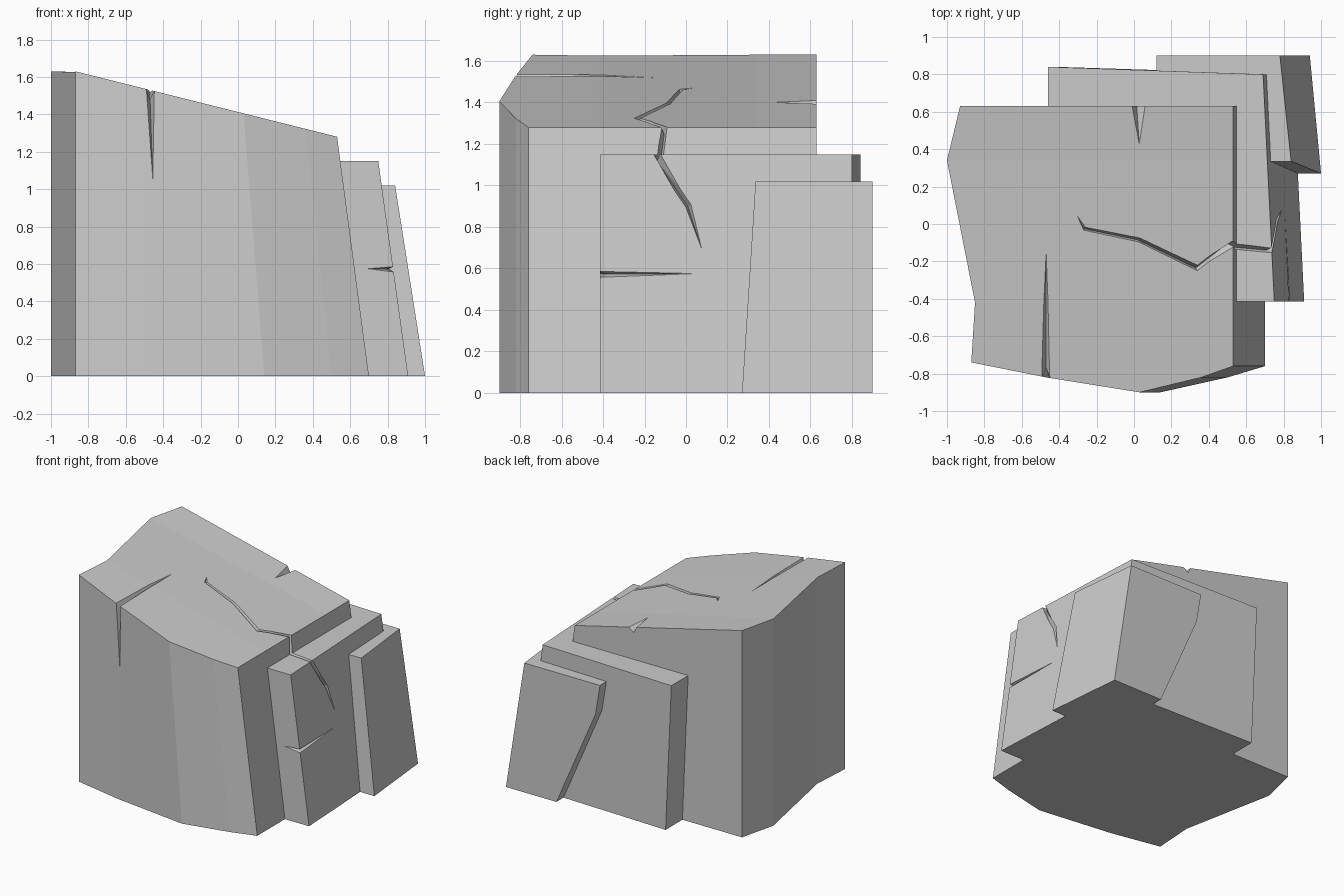
import bpy, bmesh
from mathutils import Vector

if "Cube" in bpy.data.objects:
    bpy.data.objects.remove(bpy.data.objects["Cube"])


def make(name, bm):
    bmesh.ops.recalc_face_normals(bm, faces=bm.faces)
    me = bpy.data.meshes.new(name)
    bm.to_mesh(me)
    bm.free()
    ob = bpy.data.objects.new(name, me)
    bpy.context.collection.objects.link(ob)
    return ob


def loft(name, rings, splits=()):
    """Closed solid through matching 3D rings; splits cut the last cap."""
    bm = bmesh.new()
    vs = [[bm.verts.new(p) for p in r] for r in rings]
    n = len(rings[0])
    for a, b in zip(vs, vs[1:]):
        for i in range(n):
            j = (i + 1) % n
            bm.faces.new((a[i], a[j], b[j], b[i]))
    bm.faces.new(vs[0])
    bm.faces.new(vs[-1])
    for i, j in splits:
        bmesh.ops.connect_vert_pair(bm, verts=[vs[-1][i], vs[-1][j]])
    return make(name, bm)


def boolean(ob, other, op):
    m = ob.modifiers.new(op, 'BOOLEAN')
    m.operation, m.object, m.solver = op, other, 'EXACT'
    bpy.context.view_layer.objects.active = ob
    bpy.ops.object.modifier_apply(modifier=m.name)
    bpy.data.objects.remove(other)


def crack(ob, path, lift=0.02):
    """Cut a V groove along path items (point, normal, half width, depth)."""
    bm = bmesh.new()
    pts = [Vector(p[0]) for p in path]
    secs = []
    for i, (p, n, w, d) in enumerate(path):
        p, n = Vector(p), Vector(n).normalized()
        if w == 0:
            secs.append([bm.verts.new(p + n * 0.002)])
            continue
        t = pts[min(i + 1, len(pts) - 1)] - pts[max(i - 1, 0)]
        s = t.cross(n).normalized() * w * (1 + lift / d)
        secs.append([bm.verts.new(q) for q in
                     (p + s + n * lift, p - s + n * lift, p - n * d)])
    for a, b in zip(secs, secs[1:]):
        for i in range(3):
            j = (i + 1) % 3
            q = []
            for v in (a[i % len(a)], a[j % len(a)], b[j % len(b)], b[i % len(b)]):
                if v not in q:
                    q.append(v)
            bm.faces.new(q)
    for s in (secs[0], secs[-1]):
        if len(s) == 3:
            bm.faces.new(s)
    bmesh.ops.triangulate(bm, faces=bm.faces)
    boolean(ob, make("crack_cutter", bm), 'DIFFERENCE')


def top_z(x):
    return min(1.63, 1.28 + 0.25 * (0.53 - x))


# Main block: upright left side, leaning right side, sloped top
left = [(-0.93, 0.63), (-1, 0.34), (-0.85, -0.42), (-0.87, -0.74), (-0.47, -0.82)]
right_low = [(0.14, -0.9), (0.5, -0.82), (0.7, -0.76), (0.7, -0.42), (0.7, 0.34), (0.7, 0.63)]
right_top = [(0.03, -0.9), (0.36, -0.82), (0.53, -0.76), (0.53, -0.42), (0.53, 0.34), (0.53, 0.63)]
rock = loft("rock", [[(x, y, 0) for x, y in left + right_low],
                     [(x, y, top_z(x)) for x, y in left + right_top]],
            splits=[(1, 9), (2, 8)])

# Middle slab wrapping the back right corner
slab = loft("middle_slab", [
    [(a, 0.84, z), (b - 0.06, 0.80, z), (b, -0.415, z), (0.4, -0.415, z), (0.4, 0.5, z), (a, 0.5, z)]
    for z, a, b in ((0, -0.41, 0.91), (1.15, -0.46, 0.75))])
boolean(rock, slab, 'UNION')

# Outer slab with a bent left edge on the back
slab = loft("outer_slab", [
    [(a, 0.9, z), (b - 0.06, 0.9, z), (b, f, z), (0.6, f, z), (0.6, 0.6, z), (a, 0.6, z)]
    for z, a, b, f in ((0, 0.5, 1.0, 0.27), (0.78, 0.16, 0.878, 0.32), (1.02, 0.12, 0.84, 0.335))])
boolean(rock, slab, 'UNION')

UP = (0.25, 0, 1)
SIDE = (1, 0.05, 0.14)
# Long crack over the top, down the step and down the middle slab
crack(rock, [((x, y, top_z(x)), UP, w, 0.04) for x, y, w in
             ((-0.335, 0.105, 0), (-0.26, -0.025, 0.015), (0.03, -0.085, 0.015), (0.34, -0.235, 0.016))]
      + [((0.53, -0.105, 1.28), (1, 0, 1), 0.014, 0.045),
         ((0.547, -0.122, 1.15), (1, 0, 1), 0.014, 0.04),
         ((0.737, -0.14, 1.15), (1, 0, 1), 0.014, 0.045),
         ((0.764, 0.012, 0.90), SIDE, 0.014, 0.035),
         ((0.791, 0.08, 0.68), SIDE, 0, 0)])
# Front notch
crack(rock, [((-0.455, -0.822, 1.04), (0, -1, 0), 0, 0),
             ((-0.47, -0.82, 1.53), (0, -1, 1), 0.021, 0.07),
             ((-0.47, 0.07, 1.53), UP, 0, 0)])
# Back notch
crack(rock, [((0.025, 0.66, 1.406), UP, 0.045, 0.05),
             ((0.03, 0.39, 1.405), UP, 0, 0)])
# Side notch in the middle slab
crack(rock, [((0.69, -0.415, 0.575), (0, -1, 0), 0, 0),
             ((0.83, -0.415, 0.572), (1, -1, 0), 0.014, 0.05),
             ((0.806, 0.08, 0.575), SIDE, 0, 0)])
